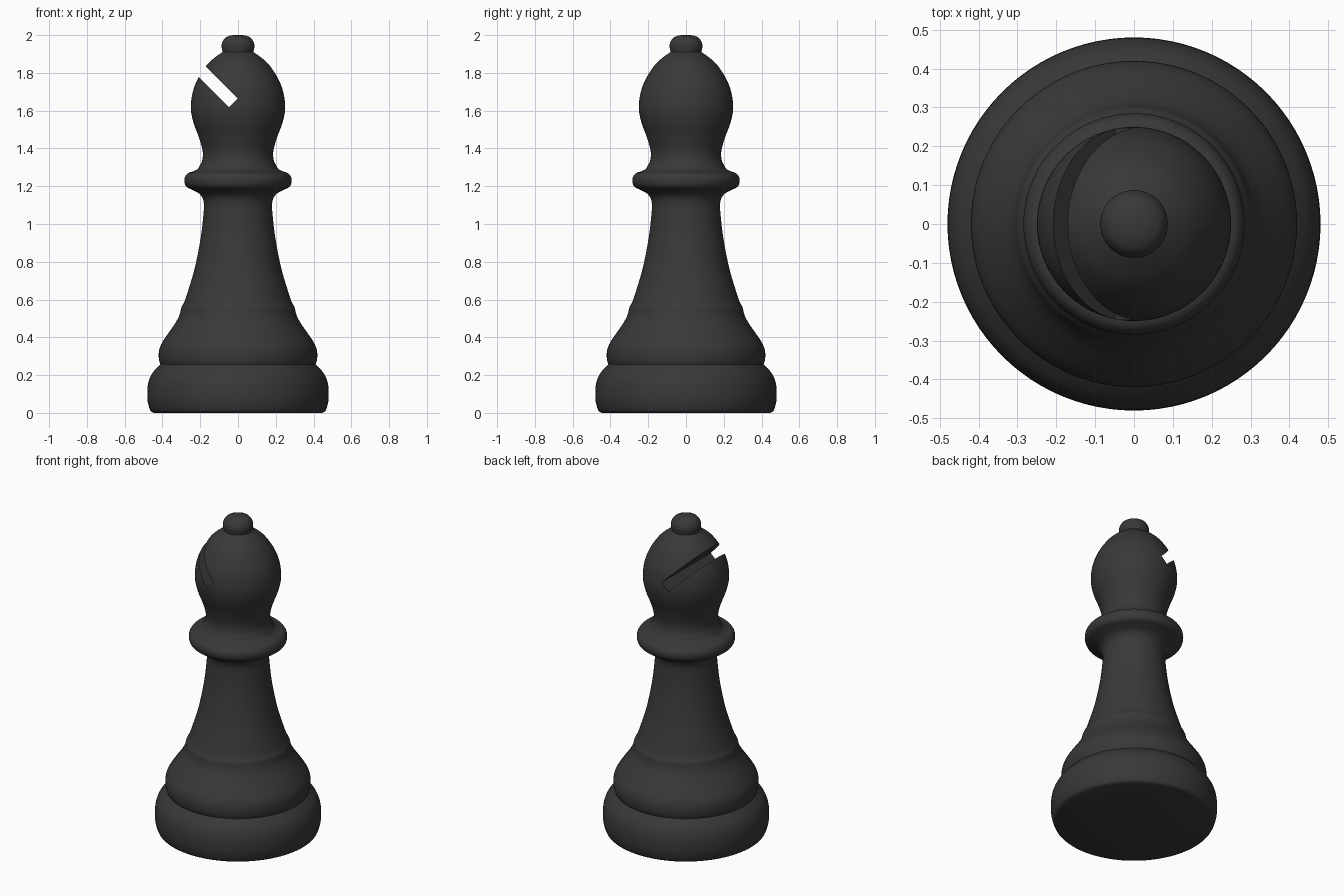
import bpy, bmesh, math
from mathutils import Vector

if "Cube" in bpy.data.objects:
    bpy.data.objects.remove(bpy.data.objects["Cube"])

SIDES = 96

# Profile sections as (radius, height); each is a smooth curve, creased where it meets the next
sections = [
    # underside
    [(0, 0), (0.445, 0)],
    # foot
    [(0.445, 0), (0.464, 0.012), (0.478, 0.06), (0.48, 0.11), (0.475, 0.16), (0.457, 0.205), (0.428, 0.24), (0.411, 0.256)],
    # lower bulge
    [(0.411, 0.256), (0.419, 0.285), (0.418, 0.33), (0.403, 0.37), (0.37, 0.42), (0.335, 0.47), (0.313, 0.51), (0.305, 0.535)],
    # stem and underside of collar
    [(0.305, 0.535), (0.299, 0.56), (0.283, 0.59), (0.26, 0.66), (0.233, 0.75), (0.211, 0.85), (0.194, 0.95),
     (0.184, 1.04), (0.18, 1.10), (0.187, 1.135), (0.207, 1.162), (0.245, 1.182), (0.273, 1.197), (0.284, 1.222),
     (0.281, 1.248), (0.265, 1.269), (0.238, 1.278)],
    # neck and head
    [(0.238, 1.278), (0.215, 1.29), (0.202, 1.31), (0.19, 1.335), (0.186, 1.37), (0.192, 1.41), (0.211, 1.47),
     (0.234, 1.53), (0.249, 1.60), (0.246, 1.665), (0.23, 1.73), (0.201, 1.79), (0.158, 1.85), (0.115, 1.887), (0.082, 1.91)],
    # finial
    [(0.082, 1.91), (0.087, 1.94), (0.083, 1.963), (0.068, 1.985), (0.04, 1.999)],
    # top
    [(0.04, 1.999), (0, 2.0)],
]


def smooth_curve(pts, steps=4):
    """Catmull-Rom curve through the points, without the last one."""
    p = [Vector(q) for q in pts]
    if len(p) == 2:
        return p[:1]
    p = [2 * p[0] - p[1]] + p + [2 * p[-1] - p[-2]]
    out = []
    for a, b, c, d in zip(p, p[1:], p[2:], p[3:]):
        for i in range(steps):
            t = i / steps
            out.append(0.5 * (2 * b + (c - a) * t + (2 * a - 5 * b + 4 * c - d) * t * t
                              + (3 * b - a - 3 * c + d) * t ** 3))
    return out


def add_object(name, bm):
    mesh = bpy.data.meshes.new(name)
    bm.to_mesh(mesh)
    bm.free()
    obj = bpy.data.objects.new(name, mesh)
    bpy.context.collection.objects.link(obj)
    return obj


# Turned body
profile = [q for s in sections for q in smooth_curve(s)] + [Vector(sections[-1][-1])]
bm = bmesh.new()
verts = [bm.verts.new((r, 0, z)) for r, z in profile]
edges = [bm.edges.new(e) for e in zip(verts, verts[1:])]
bmesh.ops.spin(bm, geom=verts + edges, cent=(0, 0, 0), axis=(0, 0, 1),
               angle=math.tau, steps=SIDES, use_merge=False)
bmesh.ops.remove_doubles(bm, verts=bm.verts, dist=1e-4)
bmesh.ops.recalc_face_normals(bm, faces=bm.faces)
body = add_object("turned_body", bm)

# Slanted slot cutter
bm = bmesh.new()
bmesh.ops.create_cube(bm, size=1)
cutter = add_object("slot_cutter", bm)
length, slant = 0.6, math.radians(45)
cutter.scale = (length, 1, 0.066)
cutter.rotation_euler = (0, slant, 0)
cutter.location = (-0.025 - length / 2 * math.cos(slant), 0, 1.642 + length / 2 * math.sin(slant))
cutter.hide_render = True

# Cut the slot
cut = body.modifiers.new("slot", 'BOOLEAN')
cut.operation = 'DIFFERENCE'
cut.solver = 'EXACT'
cut.object = cutter
bpy.context.view_layer.objects.active = body
body.select_set(True)
bpy.ops.object.modifier_apply(modifier=cut.name)
bpy.data.objects.remove(cutter)

# Dark finish and smooth shading
black = bpy.data.materials.new("dark_finish")
black.diffuse_color = (0.04, 0.04, 0.04, 1)
black.use_nodes = True
black.node_tree.nodes["Principled BSDF"].inputs["Base Color"].default_value = black.diffuse_color
body.data.materials.clear()
body.data.materials.append(black)
bpy.ops.object.shade_smooth_by_angle(angle=math.radians(35))
